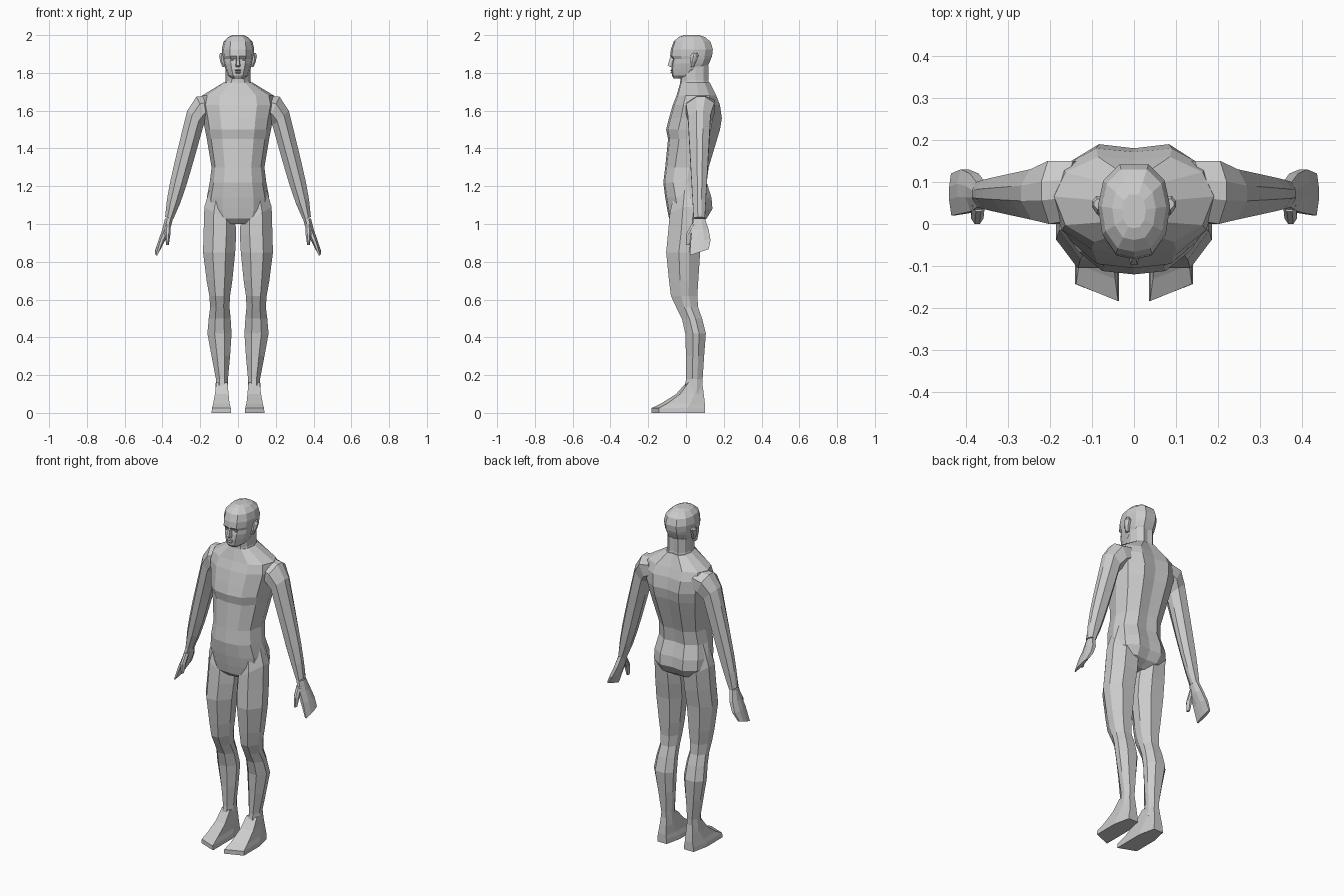
import bpy
import bmesh
from mathutils import Vector

default_cube = bpy.data.objects.get("Cube")
if default_cube:
    bpy.data.objects.remove(default_cube, do_unlink=True)

# One plain grey for the whole figure
grey = bpy.data.materials.new("plain_grey")
grey.use_nodes = True
grey.diffuse_color = (.6, .6, .6, 1)
grey.node_tree.nodes["Principled BSDF"].inputs["Base Color"].default_value = grey.diffuse_color


def symmetric(half):
    """Complete a cross-section from its right half, listed front to back."""
    return half + [(-u, v) for u, v in reversed(half) if u > 0]


# Cross-sections: u runs inner to outer, v runs front to back
TRUNK = symmetric([(0, -1), (.5, -.93), (.86, -.55), (1, .1), (.86, .65), (.45, 1), (0, .93)])
SKULL = symmetric([(0, -1), (.5, -.92), (.88, -.5), (1, .1), (.85, .65), (.4, 1)])
LIMB = symmetric([(.4, -1), (1, -.25), (1, .35), (.5, 1)])
FOOT = [(-1, -1.1), (1, -.8), (1, .3), (.6, 1), (-.6, 1), (-1, .3)]
WEDGE = symmetric([(.5, -1), (1, 1)])


def ring(z, width, front, back, x=0, rise=0, slope=0):
    """Describe one ring by its half width and its front and back limits.
    Rise lifts the outer edge and slope lifts the back edge."""
    middle = Vector((x, (front + back) / 2, z))
    across = Vector((width, 0, rise))
    depth = Vector((0, (back - front) / 2, slope))
    return middle, across, depth


def loft(name, section, rings, mirrored=False):
    """Skin a cross-section over the rings, with closed ends."""
    bm = bmesh.new()
    loops = [[bm.verts.new(middle + across * u + depth * v) for u, v in section]
             for middle, across, depth in rings]
    for low, high in zip(loops, loops[1:]):
        for i in range(len(section)):
            bm.faces.new((low[i - 1], low[i], high[i], high[i - 1]))
    bm.faces.new(loops[0])
    bm.faces.new(loops[-1])
    bmesh.ops.recalc_face_normals(bm, faces=bm.faces)
    mesh = bpy.data.meshes.new(name)
    bm.to_mesh(mesh)
    bm.free()
    mesh.materials.append(grey)
    part = bpy.data.objects.new(name, mesh)
    bpy.context.collection.objects.link(part)
    if mirrored:
        part.modifiers.new("other_side", 'MIRROR').use_mirror_merge = False


# Trunk from crotch to neck base
loft("torso", TRUNK, [
    ring(z=1, width=.07, front=-.06, back=.06),
    ring(z=1.03, width=.15, front=-.09, back=.11),
    ring(z=1.08, width=.165, front=-.1, back=.14),
    ring(z=1.14, width=.165, front=-.11, back=.135),
    ring(z=1.22, width=.15, front=-.12, back=.11),
    ring(z=1.3, width=.14, front=-.11, back=.12),
    ring(z=1.45, width=.165, front=-.095, back=.165),
    ring(z=1.5, width=.175, front=-.105, back=.18),
    ring(z=1.56, width=.185, front=-.09, back=.19),
    ring(z=1.63, width=.2, front=-.07, back=.18),
    ring(z=1.68, width=.19, front=-.05, back=.16),
    ring(z=1.75, width=.075, front=-.03, back=.125),
])
loft("neck", TRUNK, [
    ring(z=1.7, width=.08, front=-.035, back=.13),
    ring(z=1.76, width=.066, front=-.03, back=.118),
    ring(z=1.84, width=.066, front=-.03, back=.118),
])

# Head with jaw, recessed eye line, brow and crown
loft("head", SKULL, [
    ring(z=1.77, width=.03, front=-.064, back=.01),
    ring(z=1.785, width=.052, front=-.074, back=.06),
    ring(z=1.82, width=.066, front=-.078, back=.105),
    ring(z=1.85, width=.076, front=-.076, back=.122),
    ring(z=1.873, width=.08, front=-.07, back=.132),
    ring(z=1.89, width=.083, front=-.084, back=.138),
    ring(z=1.925, width=.086, front=-.08, back=.142),
    ring(z=1.965, width=.077, front=-.066, back=.13),
    ring(z=1.99, width=.052, front=-.038, back=.1),
    ring(z=2, width=.028, front=-.01, back=.07),
])
loft("nose", WEDGE, [
    ring(z=1.83, width=.017, front=-.082, back=-.05),
    ring(z=1.84, width=.017, front=-.097, back=-.05),
    ring(z=1.89, width=.009, front=-.082, back=-.05),
])
for lip, height in (("lower_lip", 1.803), ("upper_lip", 1.814)):
    loft(lip, WEDGE, [
        ring(z=height - .005, width=.018, front=-.076, back=-.05),
        ring(z=height, width=.026, front=-.084, back=-.05),
        ring(z=height + .005, width=.02, front=-.077, back=-.05),
    ])
loft("eyes", WEDGE, [
    ring(x=.03, z=1.865, width=.01, front=-.066, back=-.04),
    ring(x=.03, z=1.871, width=.013, front=-.069, back=-.04),
    ring(x=.03, z=1.878, width=.01, front=-.066, back=-.04),
], mirrored=True)
loft("ears", LIMB, [
    ring(x=.07, z=1.83, width=.012, front=.02, back=.042),
    ring(x=.08, z=1.86, width=.014, front=.02, back=.055),
    ring(x=.08, z=1.89, width=.02, front=.024, back=.067),
    ring(x=.08, z=1.905, width=.015, front=.034, back=.06),
], mirrored=True)

# Arms: rounded shoulder caps, then a straight taper to the wrists
shoulder, wrist = Vector((.226, .07, 1.56)), Vector((.365, .07, 1.03))
arm_rings = [
    ring(x=.13, z=1.63, width=.03, rise=.05, front=.01, back=.15),
    ring(x=.19, z=1.61, width=.03, rise=.064, front=0, back=.15),
]
ARM_STEPS = 6
for step in range(ARM_STEPS + 1):
    t = step / ARM_STEPS
    centre = shoulder.lerp(wrist, t)
    depth = .06 - .03 * t
    arm_rings.append(ring(x=centre.x, z=centre.z, width=.043 - .022 * t ** 5,
                          rise=.04 - .033 * t, front=centre.y - depth, back=centre.y + depth))
loft("arms", LIMB, arm_rings, mirrored=True)

# Flat mitten hands and separate thumbs
loft("hands", LIMB, [
    ring(x=wrist.x, z=wrist.z, width=.021, front=.04, back=.1),
    ring(x=.38, z=.97, width=.021, front=.03, back=.12),
    ring(x=.403, z=.915, width=.018, front=.025, back=.13),
    ring(x=.431, z=.85, width=.009, front=.02, back=.12, slope=.017),
], mirrored=True)
loft("thumbs", LIMB, [
    ring(x=.37, z=1, width=.015, front=.03, back=.065),
    ring(x=.373, z=.945, width=.015, front=0, back=.035),
    ring(x=.373, z=.89, width=.007, front=0, back=.02),
], mirrored=True)

# Legs from slanted hip through thigh, knee and calf to ankle
loft("legs", LIMB, [
    ring(x=.09, z=1.14, width=.05, rise=.08, front=-.06, back=.09),
    ring(x=.095, z=1.04, width=.083, rise=.05, front=-.085, back=.1),
    ring(x=.096, z=.95, width=.086, rise=.01, front=-.095, back=.09),
    ring(x=.1, z=.85, width=.085, front=-.105, back=.075),
    ring(x=.098, z=.7, width=.068, front=-.09, back=.065),
    ring(x=.097, z=.62, width=.055, front=-.08, back=.06),
    ring(x=.096, z=.56, width=.051, front=-.052, back=.064),
    ring(x=.097, z=.5, width=.058, front=-.022, back=.085),
    ring(x=.098, z=.42, width=.064, front=-.004, back=.105),
    ring(x=.091, z=.3, width=.049, front=0, back=.096),
    ring(x=.085, z=.18, width=.032, front=0, back=.088),
    ring(x=.086, z=.1, width=.034, front=-.01, back=.088),
], mirrored=True)

# Wedge feet with slanted toes
loft("feet", FOOT, [
    ring(x=.088, z=0, width=.052, front=-.17, back=.1),
    ring(x=.088, z=.025, width=.05, front=-.17, back=.1),
    ring(x=.088, z=.05, width=.043, front=-.12, back=.1),
    ring(x=.086, z=.1, width=.036, front=-.045, back=.094),
    ring(x=.085, z=.16, width=.03, front=.005, back=.086),
], mirrored=True)
